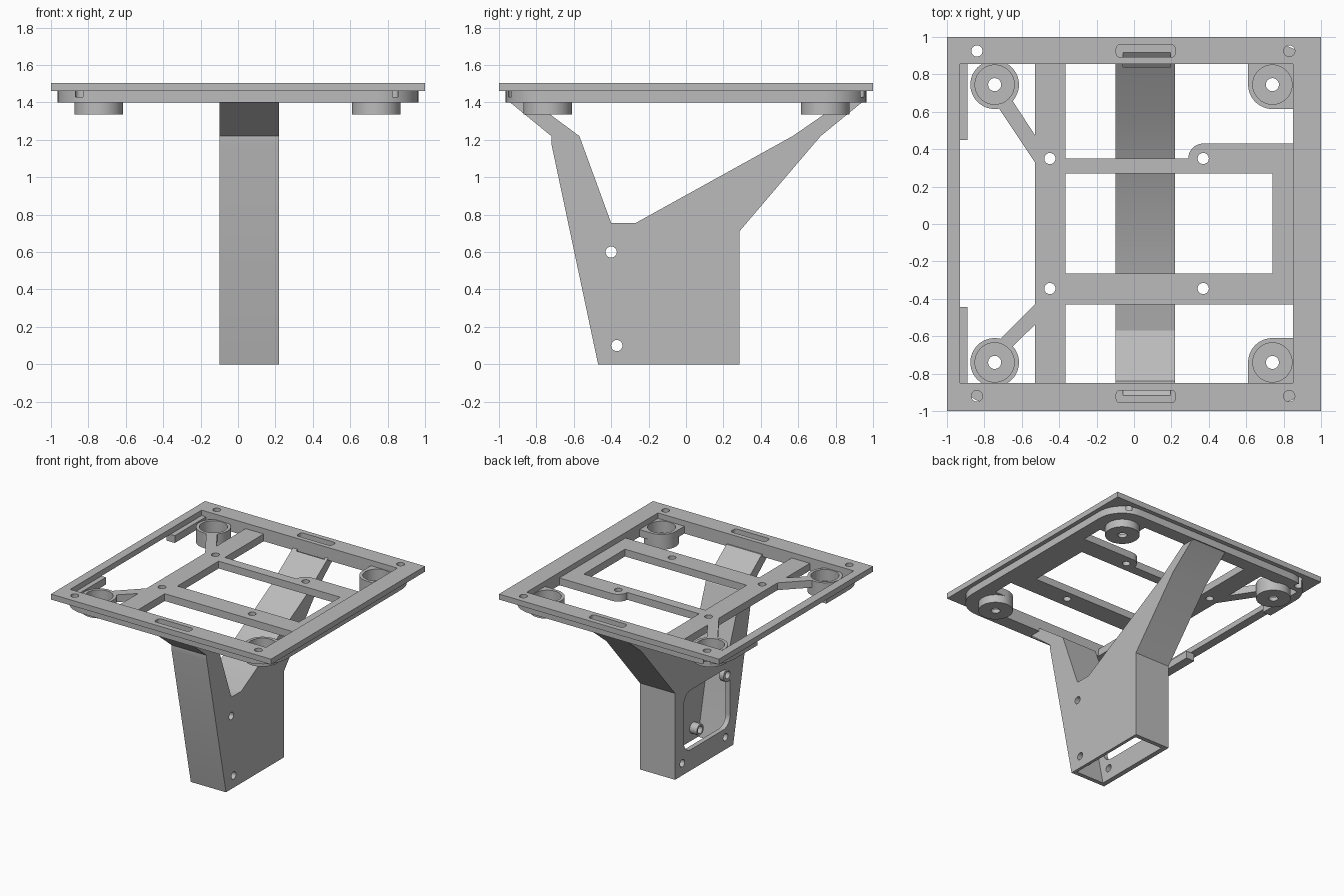
import bpy, bmesh, math
from mathutils import Vector

cube = bpy.data.objects.get("Cube")
if cube:
    bpy.data.objects.remove(cube, do_unlink=True)

GREY = (0.5, 0.5, 0.5, 1)
mat = bpy.data.materials.new("plain grey")
mat.use_nodes = True
mat.diffuse_color = GREY
mat.node_tree.nodes["Principled BSDF"].inputs["Base Color"].default_value = GREY


def prism(name, pts, lo, hi, axis="z"):
    """Extrude a 2D outline along z (points are x, y) or along x (points are y, z)."""
    bm = bmesh.new()
    place = (lambda p: (p[0], p[1], lo)) if axis == "z" else (lambda p: (lo, p[0], p[1]))
    step = Vector((0, 0, hi - lo)) if axis == "z" else Vector((hi - lo, 0, 0))
    face = bm.faces.new([bm.verts.new(place(p)) for p in pts])
    ext = bmesh.ops.extrude_face_region(bm, geom=[face])
    bmesh.ops.translate(bm, vec=step, verts=[g for g in ext["geom"] if isinstance(g, bmesh.types.BMVert)])
    bmesh.ops.recalc_face_normals(bm, faces=bm.faces)
    mesh = bpy.data.meshes.new(name)
    bm.to_mesh(mesh)
    bm.free()
    mesh.materials.append(mat)
    ob = bpy.data.objects.new(name, mesh)
    bpy.context.collection.objects.link(ob)
    return ob


def rect(x0, x1, y0, y1):
    return [(x0, y0), (x1, y0), (x1, y1), (x0, y1)]


def disc(c, r, n=40):
    return [(c[0] + r * math.cos(2 * math.pi * i / n), c[1] + r * math.sin(2 * math.pi * i / n)) for i in range(n)]


def rounded(x0, x1, y0, y1, r, n=10):
    pts = []
    for k, (cx, cy) in enumerate(rect(x0 + r, x1 - r, y0 + r, y1 - r)):
        for i in range(n + 1):
            a = math.pi * (1 + k / 2 + i / n / 2)
            pts.append((cx + r * math.cos(a), cy + r * math.sin(a)))
    return pts


def boolean(target, tools, op):
    """Apply each tool to the target, then discard the tools."""
    for t in tools:
        m = target.modifiers.new("bool", "BOOLEAN")
        m.operation, m.solver, m.object = op, "EXACT", t
        bpy.context.view_layer.update()
        mesh = bpy.data.meshes.new_from_object(target.evaluated_get(bpy.context.evaluated_depsgraph_get()))
        target.modifiers.clear()
        target.data = mesh
        bpy.data.objects.remove(t, do_unlink=True)


TOP, MID, LOW = 1.505, 1.46, 1.40
SLOT_X = (-0.095, 0.22)


def frame_cutters():
    """Cable slots in the front and back rails, and corner screw holes."""
    cuts = [prism("cut", rounded(*SLOT_X, y - 0.033, y + 0.033, 0.02), 1.3, 1.6) for y in (-0.922, 0.925)]
    for x in (-0.84, 0.83):
        for y in (-0.92, 0.925):
            through = x < 0 < y
            cuts.append(prism("cut", disc((x, y), 0.03, 24), 1.3 if through else 1.43, 1.6))
    return cuts


# Upper square frame
frame = prism("upper_frame", rect(-1, 1, -1, 1), MID, TOP)
boolean(frame, [prism("cut", rect(-0.93, 0.85, -0.85, 0.855), 1.3, 1.6)] + frame_cutters(), "DIFFERENCE")

# Lower rim, open in the middle of the right-hand side
tray = prism("lower_tray", rounded(-0.965, 0.965, -0.965, 0.965, 0.22), LOW, MID)
boolean(tray, [prism("cut", rect(-0.89, 0.85, -0.85, 0.855), 1.3, 1.6),
               prism("cut", rect(-1.1, -0.8, -0.445, 0.45), 1.3, 1.6)], "DIFFERENCE")

# Cross bars, diagonal braces and corner pads
outlines = [
    rect(-0.53, -0.365, -0.9, 0.9),
    rect(-0.4, 0.4, 0.27, 0.35),
    rect(-0.4, 0.9, -0.43, -0.265),
    rect(0.74, 0.9, -0.3, 0.3),
    rect(0.37, 0.9, 0.27, 0.43),
    disc((0.37, 0.35), 0.08),
    [(-0.5, 0.285), (-0.5, 0.43), (-0.67, 0.69), (-0.75, 0.66)],
    [(-0.5, -0.4), (-0.5, -0.51), (-0.67, -0.675), (-0.73, -0.63)],
]
for y0, y1 in ((0.745, 0.9), (-0.9, -0.74)):
    outlines += [rect(0.61, 0.74, y0, y1)]
for y0, y1 in ((0.615, 0.9), (-0.9, -0.61)):
    outlines += [rect(0.74, 0.9, y0, y1)]
boolean(tray, [prism("add", o, LOW, MID) for o in outlines], "UNION")

# Corner cups with screw holes
cups = [(x, y) for x in (-0.745, 0.74) for y in (-0.74, 0.745)]
boolean(tray, [prism("add", disc(c, 0.13, 48), 1.335, MID) for c in cups], "UNION")
holes = [prism("cut", disc(c, 0.105, 48), 1.365, 1.6) for c in cups]
holes += [prism("cut", disc(c, 0.035, 24), 1.2, 1.6) for c in cups]
holes += [prism("cut", disc((x, y), 0.03, 24), 1.2, 1.6) for x in (-0.45, 0.37) for y in (-0.345, 0.35)]
boolean(tray, holes + frame_cutters(), "DIFFERENCE")

# Hollow stand with two arms, drawn as a side profile
X0, X1 = -0.10, 0.22
profile = [(-0.47, 0), (0.285, 0), (0.285, 0.71), (0.72, 1.22), (0.965, 1.42), (0.86, 1.42), (0.57, 1.22),
           (-0.27, 0.755), (-0.4, 0.755), (-0.57, 1.22), (-0.84, 1.42), (-0.965, 1.42), (-0.72, 1.22), (-0.72, 1.18)]
stand = prism("stand", profile, X0, X1, "x")
cavity = [(-0.414, -0.1), (0.25, -0.1), (0.25, 0.725), (0.69, 1.235), (0.94, 1.44), (0.88, 1.44), (0.585, 1.19),
          (-0.26, 0.72), (-0.425, 0.72), (-0.6, 1.2), (-0.88, 1.44), (-0.94, 1.44), (-0.685, 1.215), (-0.685, 1.17)]
window = rounded(-0.43, 0.17, 0.17, 0.66, 0.09)
boolean(stand, [prism("cut", cavity, X0 + 0.04, X1 - 0.025, "x"),
                prism("cut", window, X0 - 0.1, X0 + 0.1, "x")], "DIFFERENCE")

# Screw posts inside the stand and tabs on the window side
screws = [(-0.37, 0.1), (-0.4, 0.6)]
boolean(stand, [prism("add", disc(s, 0.045, 24), 0.13, X1 - 0.01, "x") for s in screws]
        + [prism("add", disc(s, 0.055, 24), X0, X0 + 0.04, "x") for s in screws], "UNION")
boolean(stand, [prism("cut", disc(s, 0.03, 24), -0.3, 0.4, "x") for s in screws]
        + [prism("cut", disc((0.19, 0.1), 0.03, 24), -0.3, 0, "x")], "DIFFERENCE")

# Smooth the round walls and keep the edges crisp
bpy.ops.object.select_all(action="DESELECT")
for ob in (frame, tray, stand):
    ob.select_set(True)
bpy.context.view_layer.objects.active = frame
bpy.ops.object.shade_smooth_by_angle(angle=math.radians(30))
